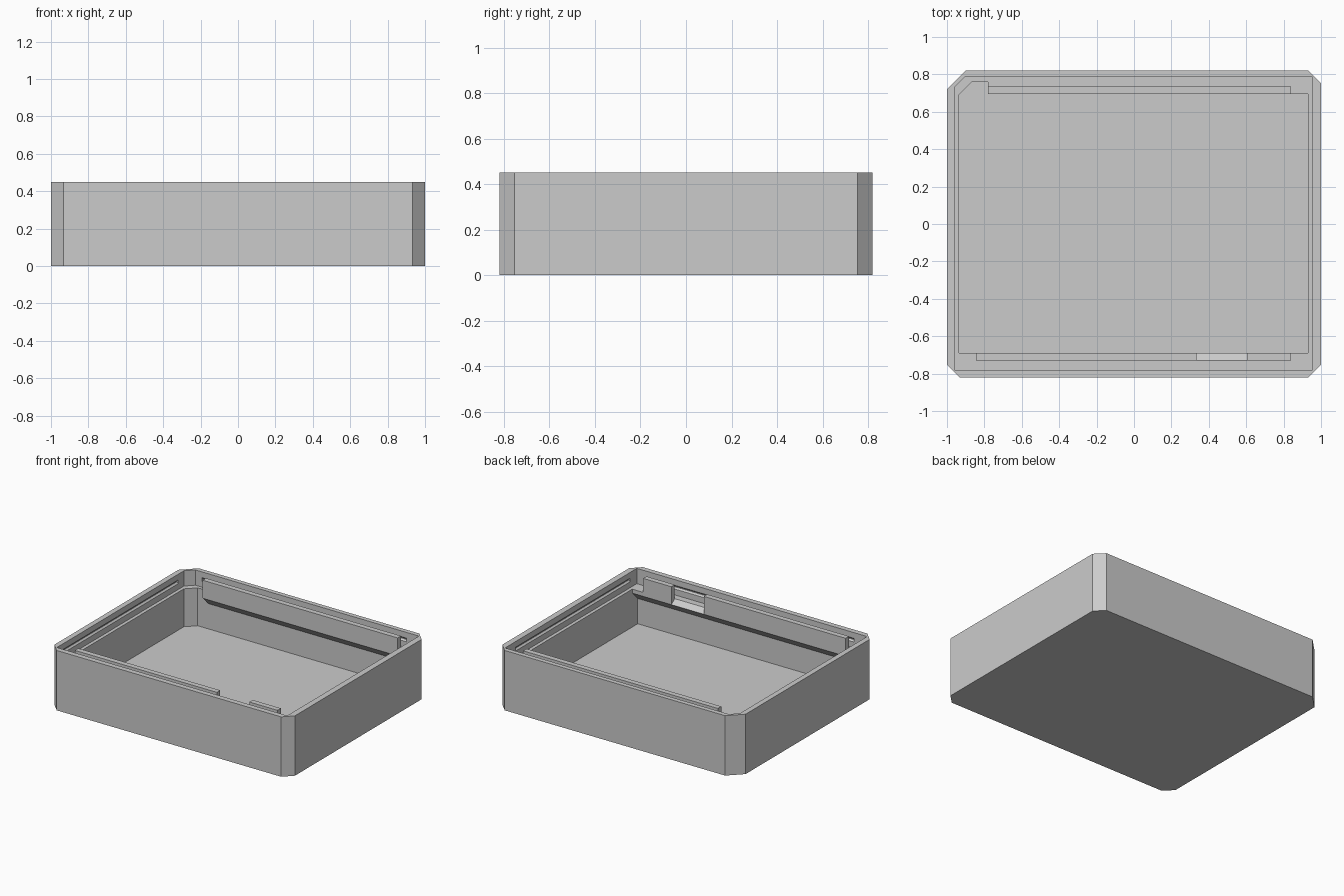
import bpy, bmesh
from mathutils import Vector

cube = bpy.data.objects.get("Cube")
if cube:
    bpy.data.objects.remove(cube, do_unlink=True)

grey = bpy.data.materials.new("plain grey")
grey.use_nodes = True
grey.diffuse_color = (0.6, 0.6, 0.6, 1)
grey.node_tree.nodes["Principled BSDF"].inputs["Base Color"].default_value = (0.6, 0.6, 0.6, 1)

HEIGHT, FLOOR, LEDGE, RAIL_TOP = 0.45, 0.05, 0.335, 0.44


def prism(name, profile, along):
    """Extrude a closed 3D profile along a vector."""
    bm = bmesh.new()
    face = bm.faces.new([bm.verts.new(p) for p in profile])
    ext = bmesh.ops.extrude_face_region(bm, geom=[face])
    moved = [v for v in ext["geom"] if isinstance(v, bmesh.types.BMVert)]
    bmesh.ops.translate(bm, verts=moved, vec=Vector(along))
    bmesh.ops.recalc_face_normals(bm, faces=bm.faces)
    mesh = bpy.data.meshes.new(name)
    bm.to_mesh(mesh)
    bm.free()
    mesh.materials.append(grey)
    obj = bpy.data.objects.new(name, mesh)
    bpy.context.collection.objects.link(obj)
    return obj


def slab(name, left, right, front, back, cuts, z0, z1):
    """Rectangular slab; cuts = corner chamfers FL, FR, BR, BL."""
    corners = [(left, front, 1, 1), (right, front, -1, 1),
               (right, back, -1, -1), (left, back, 1, -1)]
    pts = []
    for i, ((x, y, sx, sy), c) in enumerate(zip(corners, cuts)):
        if c == 0:
            pts.append((x, y, z0))
            continue
        pair = [(x, y + sy * c, z0), (x + sx * c, y, z0)]
        pts += pair if i % 2 == 0 else pair[::-1]
    return prism(name, pts, (0, 0, z1 - z0))


def cut(target, cutter):
    cutter.hide_render = True
    mod = target.modifiers.new("cut", 'BOOLEAN')
    mod.operation, mod.solver, mod.object = 'DIFFERENCE', 'EXACT', cutter
    bpy.context.view_layer.objects.active = target
    bpy.ops.object.modifier_apply(modifier=mod.name)
    bpy.data.objects.remove(cutter, do_unlink=True)


# Tray body: outer shell, lid recess and deep cavity
body = slab("tray_body", -1, 1, -0.82, 0.82, (0.067, 0.067, 0.067, 0.1), 0, HEIGHT)
cut(body, slab("recess_cutter", -0.96, 0.955, -0.78, 0.785, (0, 0, 0, 0.055), LEDGE, 0.6))
cut(body, slab("cavity_cutter", -0.935, 0.93, -0.755, 0.76, (0, 0, 0, 0.068), FLOOR, 0.5))

# Shallow snap grooves in the rim
groove = [(-0.01, 0.37), (0.012, 0.39), (0.012, 0.395), (-0.01, 0.417)]
for wall, s in ((-0.96, -1), (0.955, 1)):
    cut(body, prism("groove_cutter", [(wall + s * d, -0.7, z) for d, z in groove], (0, 1.36, 0)))
for wall, s in ((-0.78, -1), (0.785, 1)):
    cut(body, prism("groove_cutter", [(-0.85, wall + s * d, z) for d, z in groove], (1.7, 0, 0)))


def rail(name, x0, x1, inner, wall, kind):
    """Overhanging shelf with sloped underside; kind adds a tongue or notch."""
    s = 1 if wall > inner else -1
    mid = inner + s * 0.04
    pts = [(wall, LEDGE), (wall, 0.24), (inner, 0.305)]
    if kind == "tongue":
        pts += [(inner, RAIL_TOP), (mid, RAIL_TOP), (mid, LEDGE)]
    elif kind == "notch":
        pts += [(mid, LEDGE)]
    else:
        pts += [(inner, LEDGE)]
    prism(name, [(x0, y, z) for y, z in pts], (x1 - x0, 0, 0))


# Back rail, open at the chamfered corner
rail("back_rail_tongue", -0.78, 0.84, 0.695, 0.76, "tongue")
rail("back_rail_end", 0.84, 0.93, 0.695, 0.76, "shelf")

# Front rail with a sloped notch
stops = [-0.935, -0.845, 0.335, 0.605, 0.84, 0.93]
kinds = ["shelf", "tongue", "notch", "tongue", "shelf"]
for i, kind in enumerate(kinds):
    rail(f"front_rail_{kind}_{i + 1}", stops[i], stops[i + 1], -0.69, -0.755, kind)
